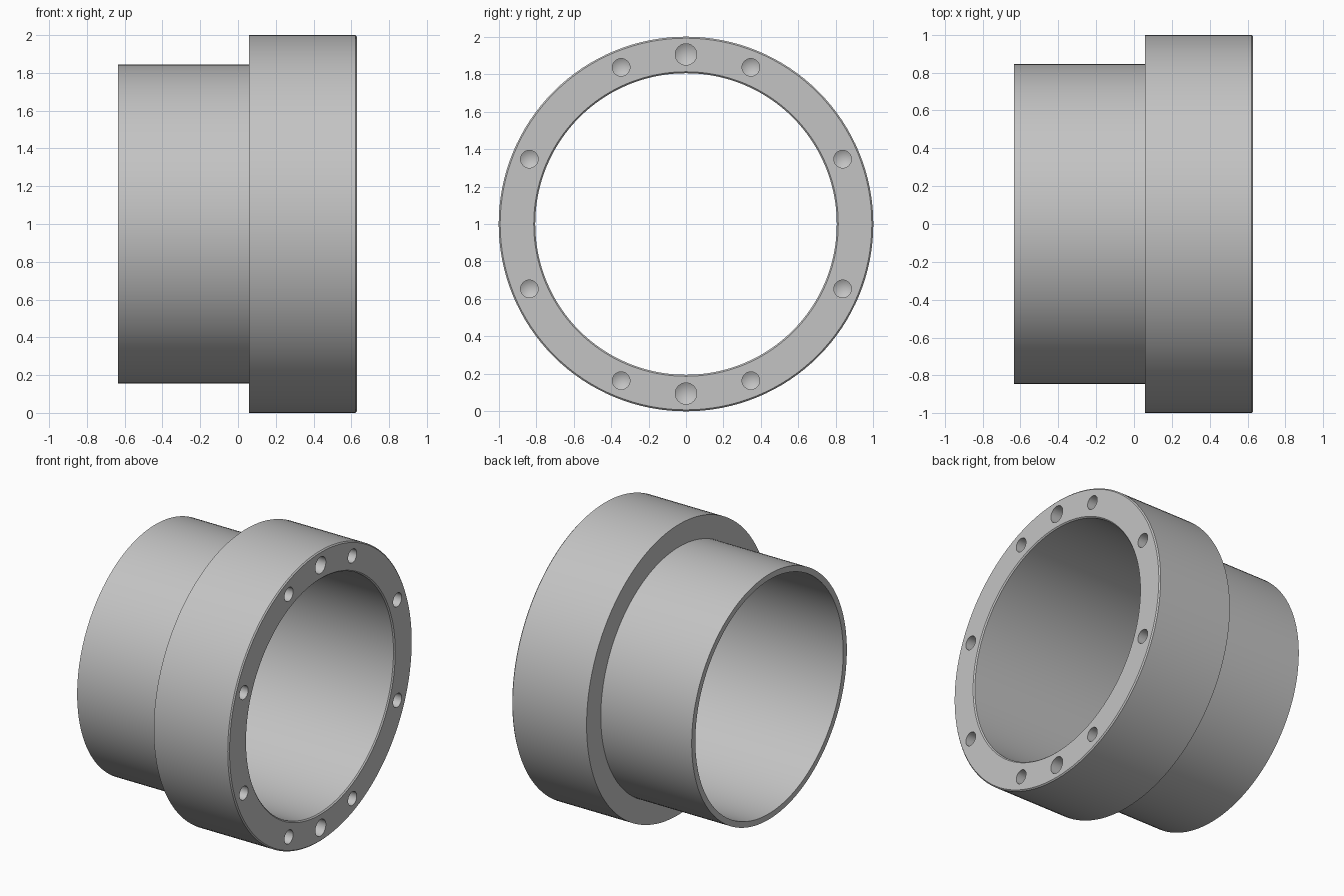
import bpy, bmesh, math
from mathutils import Vector, Matrix

if "Cube" in bpy.data.objects:
    bpy.data.objects.remove(bpy.data.objects["Cube"], do_unlink=True)

metal = bpy.data.materials.new("plain_grey")
metal.use_nodes = True
GREY = (0.55, 0.55, 0.55, 1)
metal.diffuse_color = GREY
metal.node_tree.nodes["Principled BSDF"].inputs["Base Color"].default_value = GREY


def lathe(bm, profile, steps, centre=(0, 0, 0), closed=False):
    """Revolve (x, radius) points around the x axis."""
    verts = [bm.verts.new((x, 0, r)) for x, r in profile]
    pairs = list(zip(verts, verts[1:] + verts[:1]))
    edges = [bm.edges.new(p) for p in (pairs if closed else pairs[:-1])]
    out = bmesh.ops.spin(bm, geom=verts + edges, cent=(0, 0, 0), axis=(1, 0, 0),
                         angle=math.tau, steps=steps, use_merge=True)
    # Close the seam and the poles, then move into place
    bmesh.ops.remove_doubles(bm, verts=bm.verts, dist=0.0001)
    shape = [v for v in bm.verts if not v.tag]
    bmesh.ops.translate(bm, verts=shape, vec=Vector(centre))
    for v in shape:
        v.tag = True


def make_object(name, bm):
    bmesh.ops.recalc_face_normals(bm, faces=bm.faces)
    mesh = bpy.data.meshes.new(name)
    bm.to_mesh(mesh)
    bm.free()
    mesh.materials.append(metal)
    obj = bpy.data.objects.new(name, mesh)
    bpy.context.collection.objects.link(obj)
    return obj


# Sleeve and thick flange with chamfered mouth
LEFT, STEP, RIGHT, C = -0.635, 0.058, 0.63, 0.008
BORE, SLEEVE, FLANGE = 0.805, 0.845, 1.0
bm = bmesh.new()
lathe(bm, [(LEFT, BORE), (LEFT, SLEEVE), (STEP, SLEEVE), (STEP, FLANGE),
           (RIGHT - C, FLANGE), (RIGHT, FLANGE - C),
           (RIGHT, BORE + C), (RIGHT - C, BORE)], 128, (0, 0, 1), closed=True)
body = make_object("flanged_sleeve", bm)

# Drilled blind holes: eight bolt holes and two larger dowel holes
PITCH, DEPTH = 0.905, 0.2
holes = [(22.5 + 45 * i, 0.047) for i in range(8)] + [(0, 0.057), (180, 0.057)]
bm = bmesh.new()
for angle, r in holes:
    a = math.radians(angle)
    floor = RIGHT - DEPTH
    lathe(bm, [(floor - 0.6 * r, 0), (floor, r), (RIGHT + 0.05, r), (RIGHT + 0.05, 0)],
          32, (0, PITCH * math.sin(a), 1 + PITCH * math.cos(a)))
drills = make_object("hole_cutter", bm)
drills.hide_render = True

# Cut the holes and keep the result as the mesh
cut = body.modifiers.new("holes", "BOOLEAN")
cut.operation, cut.solver, cut.object = "DIFFERENCE", "EXACT", drills
bpy.ops.object.select_all(action="DESELECT")
body.select_set(True)
bpy.context.view_layer.objects.active = body
bpy.ops.object.modifier_apply(modifier=cut.name)
bpy.data.objects.remove(drills, do_unlink=True)
bpy.ops.object.shade_smooth_by_angle(angle=math.radians(25))
